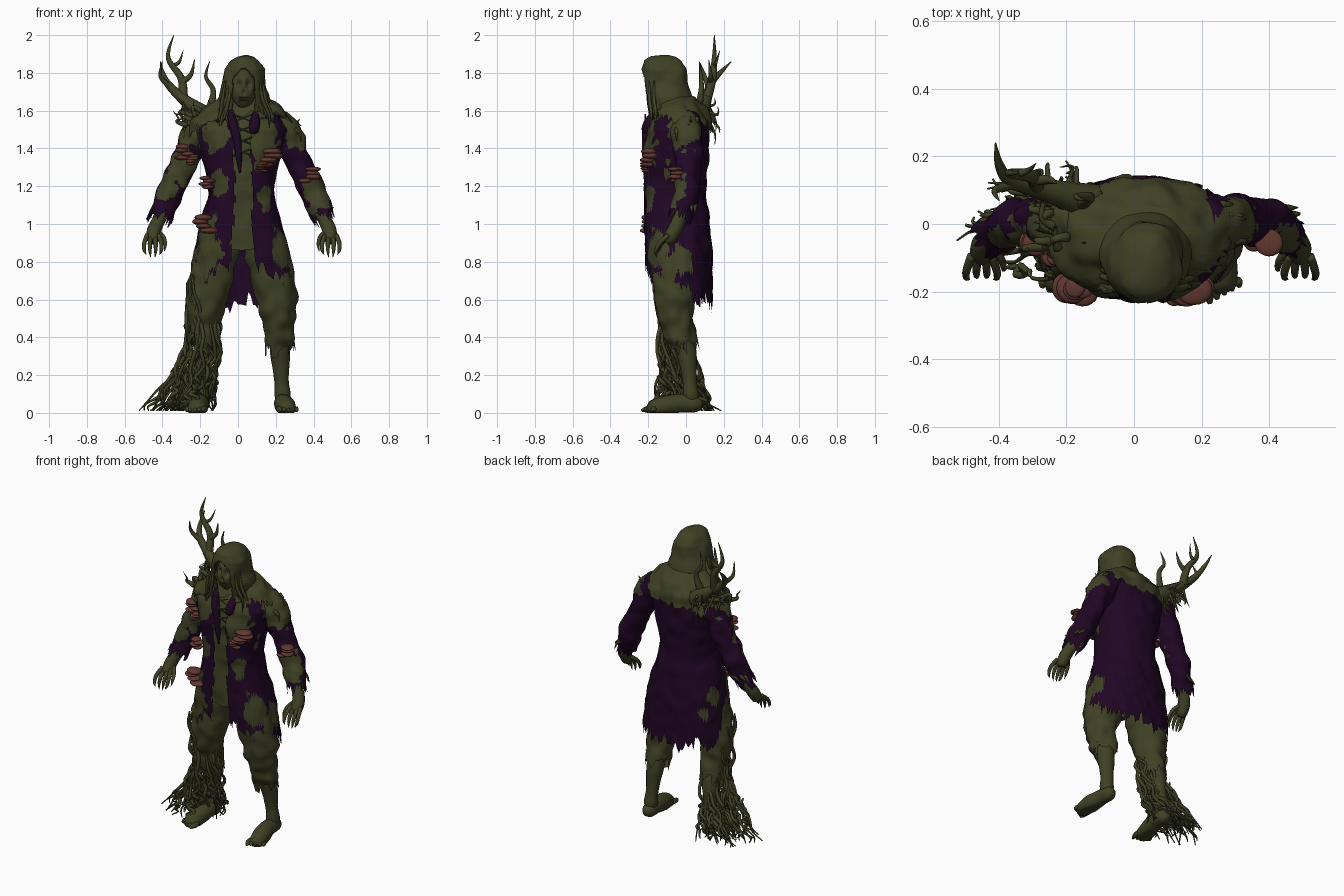
import bpy, bmesh, math, random
from mathutils import Vector, noise

if "Cube" in bpy.data.objects:
    bpy.data.objects.remove(bpy.data.objects["Cube"])
rng = random.Random(7)


def material(name, rgb):
    m = bpy.data.materials.new(name)
    m.use_nodes = True
    m.diffuse_color = (*rgb, 1)
    m.node_tree.nodes["Principled BSDF"].inputs["Base Color"].default_value = (*rgb, 1)
    return m


MOSS = material("moss_olive", (0.05, 0.053, 0.018))
CLOTH = material("dark_purple_cloth", (0.0145, 0.002, 0.018))
FUNGUS = material("fungus_brown", (0.12, 0.039, 0.029))


def finish(bm, name, mats, rule=None, wrinkle=0.0):
    bmesh.ops.recalc_face_normals(bm, faces=bm.faces)
    bm.normal_update()
    for v in bm.verts:
        v.co += v.normal * noise.noise(v.co * 14) * wrinkle
        v.co.z = max(v.co.z, 0)
    if rule:
        for f in bm.faces:
            f.material_index = rule(f.calc_center_median())
    me = bpy.data.meshes.new(name)
    bm.to_mesh(me)
    bm.free()
    for m in mats:
        me.materials.append(m)
    me.shade_smooth()
    ob = bpy.data.objects.new(name, me)
    bpy.context.collection.objects.link(ob)
    return ob


def spline(pts, sub):
    pts, out = [Vector(p) for p in pts], []
    for i in range(len(pts) - 1):
        a, b, c = pts[max(i - 1, 0)], pts[i], pts[i + 1]
        d = pts[min(i + 2, len(pts) - 1)]
        for k in range(sub):
            t = k / sub
            out.append(b + (c - a) * (t / 2) + (a * 2 - b * 5 + c * 4 - d) * (t * t / 2)
                       + (b * 3 - a - c * 3 + d) * (t ** 3 / 2))
    return out + [pts[-1]]


def tube(bm, pts, n=8, sub=4, rag=0.0):
    """Sweep a circle along (x, y, z, radius) points; rag tears the far end."""
    path = spline(pts, sub)
    pos, rings, u = [p.to_3d() for p in path], [], None
    for i, p in enumerate(pos):
        t = (pos[min(i + 1, len(pos) - 1)] - pos[max(i - 1, 0)]).normalized()
        u = t.orthogonal() if u is None else u - t * u.dot(t)
        u.normalize()
        w, r = t.cross(u), max(path[i].w, 0.001)
        ring = []
        for k in range(n):
            a = math.tau * k / n
            co = p + (u * math.cos(a) + w * math.sin(a)) * r
            if rag and i == len(pos) - 1:
                co += t * rng.uniform(-0.3, 1) * rag
            ring.append(bm.verts.new(co))
        rings.append(ring)
    for a, b in zip(rings, rings[1:]):
        for k in range(n):
            bm.faces.new((a[k], a[k - 1], b[k - 1], b[k]))
    bm.faces.new(rings[0])
    if not rag:
        bm.faces.new(rings[-1])


def loft(rows, hem, n=120, steps=60, rag=0.0, front=0.72, back=0.92):
    """Shell through (z, xmin, xmax, ymin, ymax) rows, ending at hem(cos, sin)."""
    bm, cols = bmesh.new(), []
    for k in range(n):
        a = math.tau * k / n
        c, s = math.cos(a), math.sin(a)
        power = back if s > 0 else front
        end = hem(c, s) + rng.uniform(-1, 1) * rag
        col = []
        for j in range(steps + 1):
            z = rows[0][0] + (end - rows[0][0]) * j / steps
            i = 0
            while i < len(rows) - 2 and z < rows[i + 1][0]:
                i += 1
            p, q = rows[i], rows[i + 1]
            t = min((p[0] - z) / (p[0] - q[0]), 1.3)
            x0, x1, y0, y1 = (p[m] + (q[m] - p[m]) * t for m in range(1, 5))
            sx = math.copysign(abs(c) ** power, c)
            sy = math.copysign(abs(s) ** power, s)
            col.append(bm.verts.new(((x0 + x1) / 2 + (x1 - x0) / 2 * sx,
                                     (y0 + y1) / 2 + (y1 - y0) / 2 * sy, z)))
        cols.append(col)
    for k in range(n):
        a, b = cols[k - 1], cols[k]
        for j in range(steps):
            bm.faces.new((a[j], a[j + 1], b[j + 1], b[j]))
    bm.faces.new([c[0] for c in cols])
    return bm


def cut(bm, test):
    gone = [f for f in bm.faces if test(f.calc_center_median())]
    bmesh.ops.delete(bm, geom=gone, context="FACES")


def ball(bm, at, size):
    made = bmesh.ops.create_uvsphere(bm, u_segments=20, v_segments=12, radius=1)["verts"]
    for v in made:
        v.co = Vector(at) + Vector(p * q for p, q in zip(v.co, size))


# Mossy patches on the cloth: x, y, z, radius
PATCHES = [(-.12, -.2, 1.47, .075), (.12, -.2, 1.45, .105), (.15, -.2, 1.14, .045), (-.2, -.2, .83, .105),
           (-.18, -.2, .96, .07), (.26, -.17, .87, .085), (-.1, -.21, 1.22, .05), (-.23, .02, .9, .05),
           (.31, -.01, 1.51, .095), (.42, -.06, 1.17, .08), (-.25, -.03, 1.53, .1), (-.3, -.06, 1.32, .085),
           (-.17, .06, .8, .035), (.29, -.02, .82, .06), (.24, -.1, 1.28, .04), (-.38, -.06, 1.2, .06)]


def cloth_rule(c):
    wob = 1 + noise.noise(c * 22) * 0.55
    for x, y, z, r in PATCHES:
        if ((c.x - x) ** 2 + (c.y - y) ** 2 + ((c.z - z) / 1.35) ** 2) ** 0.5 < r * wob:
            return 0
    return 1


# Inner body and tattered coat
BODY = [(1.62, -.09, .13, -.13, .07), (1.57, -.18, .22, -.17, .1), (1.5, -.22, .26, -.21, .12),
        (1.4, -.2, .235, -.225, .12), (1.25, -.165, .2, -.225, .11), (1.15, -.155, .19, -.22, .11),
        (1, -.2, .23, -.22, .125), (.85, -.235, .275, -.22, .14), (.7, -.25, .3, -.21, .14),
        (.55, -.25, .31, -.2, .14)]
inner = [(z, a + .02, b - .02, c + .015, d - .02) for z, a, b, c, d in BODY]
finish(loft(inner, lambda c, s: .86 + .05 * abs(c), 60, 30), "shirt_and_hips", [MOSS], wrinkle=.015)


def coat_gap(c):
    half = .045 + max(0, 1.02 - c.z) * .14 + noise.noise(c * 15) * .02
    return c.y < -.1 and abs(c.x - .025) < half


coat = loft(BODY, lambda c, s: .66 - .08 * s + .02 * math.sin(9 * math.atan2(s, c)), 160, 80, .045)
cut(coat, coat_gap)
finish(coat, "tattered_coat", [MOSS, CLOTH], cloth_rule, .01)

# Torn lapels and chest lacing
bm = bmesh.new()
tube(bm, [(-.045, -.15, 1.61, .014), (-.025, -.2, 1.53, .025), (-.005, -.212, 1.44, .022),
          (.005, -.215, 1.35, .016), (.01, -.215, 1.27, .004)])
tube(bm, [(.1, -.15, 1.61, .01), (.09, -.19, 1.55, .026), (.085, -.21, 1.5, .026), (.08, -.215, 1.48, .012)])
finish(bm, "lapels", [CLOTH])
bm = bmesh.new()
for z in (1.36, 1.42, 1.48, 1.54):
    for side in (-1, 1):
        tube(bm, [(.025 - side * .05, -.215, z, .004), (.025 + side * .05, -.215, z + .04, .004)], 5)
finish(bm, "chest_lacing", [MOSS])

# Shawl and hood
shawl = loft([(1.67, -.09, .15, -.14, .05), (1.61, -.18, .235, -.17, .1), (1.55, -.24, .285, -.19, .13),
              (1.46, -.265, .31, -.2, .14)], lambda c, s: 1.49 - .08 * min(s, 0) + .04 * c, 90, 20, .025)
finish(shawl, "ragged_shawl", [MOSS], wrinkle=.02)
hood = loft([(1.893, .025, .05, -.13, -.09), (1.885, -.01, .085, -.18, -.06), (1.865, -.04, .112, -.22, -.03),
             (1.82, -.07, .14, -.24, 0), (1.72, -.088, .15, -.23, .018),
             (1.66, -.1, .168, -.21, .035), (1.6, -.118, .182, -.19, .075), (1.55, -.13, .19, -.18, .115)],
            lambda c, s: 1.53, 90, 40, .025, .95, .95)
cut(hood, lambda c: c.y < -.13 and c.z < 1.83 and abs(c.x - .03) < .062 * min(1, (1.84 - c.z) * 14))
hood = finish(hood, "hood", [MOSS], wrinkle=.01)
thick = hood.modifiers.new("thickness", "SOLIDIFY")
thick.thickness = .01

# Hair locks beside the face and down the hood
bm = bmesh.new()
for i in range(26):
    side = rng.choice((-1, 1))
    x, y = .03 + side * rng.uniform(.06, .1), rng.uniform(-.2, -.12)
    tube(bm, [(x, y, 1.76, .004), (x + side * .015, y, 1.66, .01),
              (x + side * rng.uniform(.01, .05), y + .01, 1.58, .008),
              (x + side * rng.uniform(-.01, .06), y, rng.uniform(1.5, 1.55), .001)], 6)
finish(bm, "hair_locks", [MOSS])

# Skull face: sockets, nose hole and mouth pressed in
bm = bmesh.new()
bmesh.ops.create_uvsphere(bm, u_segments=64, v_segments=48, radius=1)
for v in bm.verts:
    x, z = v.co.x, v.co.z
    dent = sum(math.exp(-((x - e) ** 2 + (z - .22) ** 2) / .04) for e in (-.4, .4)) * .4
    dent += math.exp(-(x * x / .012 + (z + .17) ** 2 / .02)) * .3
    dent += math.exp(-(x * x / .15 + (z + .5) ** 2 / .004)) * .25
    y = v.co.y + (dent if v.co.y < 0 else 0)
    v.co = Vector((.03 + x * .065, -.145 + y * .07, 1.715 + z * .105))
for k in range(7):
    for z in (1.655, 1.672):
        ball(bm, (.006 + k * .008, -.199, z), (.0035, .005, .007))
finish(bm, "skull_face", [MOSS])

# Limbs, mirrored about the body's middle
for side in ("left", "right"):
    def m(*p):
        return p if side == "left" else (.04 - p[0], *p[1:])

    bm = bmesh.new()
    tube(bm, [m(.19, .01, 1.55, .07), m(.25, .005, 1.485, .085), m(.3, .01, 1.38, .074),
              m(.355, .005, 1.26, .07), m(.405, 0, 1.15, .068), m(.445, -.03, 1.05, .062)], 48, 12, .06)
    finish(bm, side + "_sleeve", [MOSS, CLOTH], cloth_rule, .015)

    # Forearm, palm and clawed fingers
    bm = bmesh.new()
    tube(bm, [m(.4, 0, 1.15, .045), m(.455, -.035, 1.03, .036), m(.483, -.06, .97, .038),
              m(.49, -.09, .92, .034), m(.49, -.1, .9, .02)], 14)
    for k in range(4):
        x, y = .461 + k * .02, -.085 - abs(k - 1.5) * .006
        out = (k - 1.5) * .01
        tube(bm, [m(x, y, .94, .013), m(x + out, y - .045, .9, .012), m(x + out, y - .065, .86, .009),
                  m(x + out * .3, y - .07, .815 + abs(k - 1.5) * .015, .001)])
    tube(bm, [m(.47, -.06, .96, .015), m(.435, -.1, .93, .012), m(.425, -.13, .89, .009),
              m(.43, -.14, .855, .001)])
    finish(bm, side + "_hand", [MOSS])

    bm = bmesh.new()
    tube(bm, [m(.11, -.05, .99, .1), m(.165, -.065, .8, .115), m(.207, -.065, .6, .105),
              m(.217, -.045, .46, .083), m(.215, -.02, .37, .075)], 36, 8, .07)
    finish(bm, side + "_trouser_leg", [MOSS], wrinkle=.02)
    bm = bmesh.new()
    tube(bm, [m(.21, -.05, .5, .05), m(.222, 0, .32, .054), m(.23, .02, .18, .038),
              m(.235, .025, .09, .042), m(.235, .02, .05, .03)], 18)
    tube(bm, [m(.235, .085, .04, .02), m(.235, .05, .045, .042), m(.238, -.03, .052, .048),
              m(.25, -.11, .036, .054), m(.26, -.18, .02, .046), m(.265, -.205, .018, .02)], 18)
    for k in range(5):
        x = .215 + k * .022
        tube(bm, [m(x, -.17, .022, .015), m(x + .006, -.21 + k * .009, .018, .015),
                  m(x + .01, -.235 + k * .012, .013, .006)])
    finish(bm, side + "_foot", [MOSS], wrinkle=.004)

# Tatters hanging from cuffs, shoulders and trouser hems
bm = bmesh.new()
for i in range(60):
    s = rng.choice((-1, 1))
    x, y, z = rng.choice(((.25, .03, 1.56), (.28, 0, 1.5), (.42, 0, 1.1), (.22, -.05, .42)))
    x, y = .02 + s * (x - .02 + rng.uniform(-.02, .04)), y + rng.uniform(-.06, .05)
    tube(bm, [(x, y, z, .014), (x + s * .03, y, z - .02, .008),
              (x + s * rng.uniform(.03, .06), y, z - rng.uniform(0, .09), .001)], 5)
finish(bm, "tatters", [MOSS])

# Antler and twigs growing from the right shoulder
bm = bmesh.new()
for path in ([(-.12, .06, 1.54, .06), (-.22, .09, 1.61, .04), (-.3, .11, 1.67, .028), (-.37, .13, 1.74, .02),
              (-.4, .18, 1.8, .013), (-.41, .24, 1.86, .002)],
             [(-.29, .11, 1.66, .026), (-.3, .14, 1.77, .021), (-.37, .15, 1.88, .013), (-.34, .15, 2, .002)],
             [(-.3, .13, 1.75, .018), (-.25, .13, 1.79, .012), (-.23, .12, 1.87, .002)],
             [(-.35, .12, 1.72, .016), (-.41, .1, 1.78, .011), (-.4, .07, 1.86, .002)],
             [(-.34, .15, 1.84, .012), (-.31, .16, 1.86, .008), (-.29, .18, 1.92, .001)],
             [(-.16, .06, 1.58, .025), (-.13, .08, 1.7, .015), (-.17, .08, 1.78, .01), (-.15, .07, 1.86, .002)]):
    tube(bm, path, 10, 6)
for i in range(50):
    x, y, z = rng.uniform(-.27, -.1), rng.uniform(-.08, .11), rng.uniform(1.52, 1.6)
    dx, dy, dz = rng.uniform(-.1, .03), rng.uniform(-.03, .1), rng.uniform(-.16, .1)
    tube(bm, [(x, y, z, .016), (x + dx * .7, y + dy * .3, z + .02, .01),
              (x + dx * .6, y + dy, z + dz * .5, .006), (x + dx, y + dy, z + dz, .001)], 6)
finish(bm, "antler_and_twigs", [MOSS])

# Wavy roots winding down the right leg and spreading over the ground
bm = bmesh.new()
for i in range(80):
    a, top = rng.uniform(0, math.tau), .16 + .6 * rng.random() ** 1.6
    reach = Vector((-.03 - .26 * rng.random() ** 2, rng.uniform(-.05, .13), 0))
    pts = []
    for k in range(10):
        t = k / 9
        z = top * (1 - t) + .012
        r = rng.uniform(.06, .1)
        hub = Vector((-.185, -.03 - z * .08, 0)) + reach * max(0, 1 - z / .4) ** 1.6
        ang = a + t * 1.2 + rng.uniform(-.3, .3)
        pts.append((hub.x + math.cos(ang) * r, hub.y + math.sin(ang) * r,
                    z, .003 + .008 * math.sin(math.pi * (t * .9 + .1))))
    tube(bm, pts, 6, 3)
finish(bm, "leg_roots", [MOSS])

# Shelf fungus clusters
bm = bmesh.new()
for x, y, z, r in ((-.17, -.185, 1, .06), (-.16, -.185, 1.22, .04), (.165, -.19, 1.35, .06),
                   (-.28, -.05, 1.38, .05), (-.24, -.09, 1.34, .035), (.38, -.04, 1.26, .055),
                   (.13, -.21, 1.3, .035)):
    for k in range(4):
        ball(bm, (x + rng.uniform(-.5, .5) * r, y - rng.uniform(0, .25) * r, z + (k - 1.5) * r * .38),
             (r * rng.uniform(.65, .95), r * .75, r * .27))
finish(bm, "shelf_fungus", [FUNGUS], wrinkle=.006)
